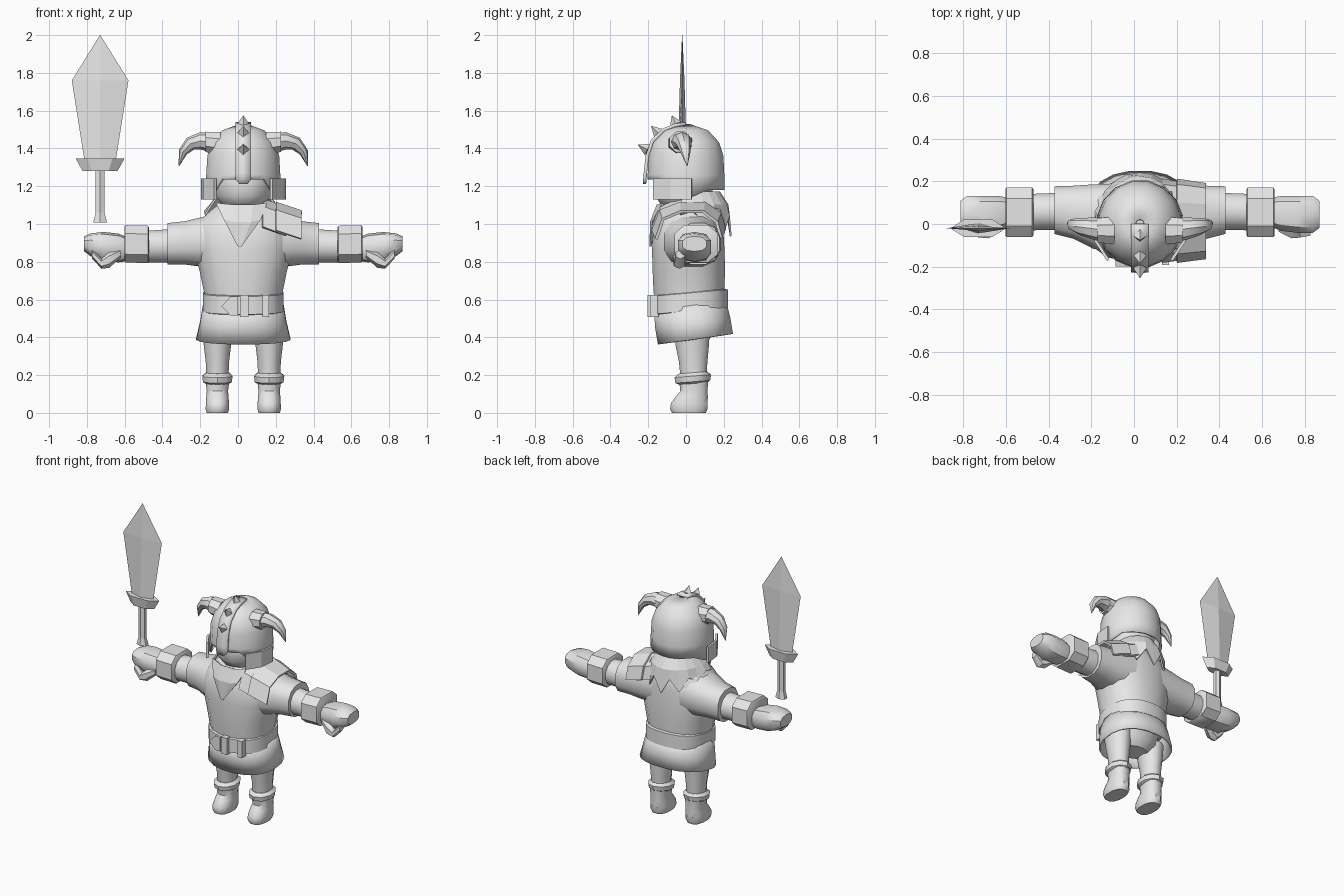
import bpy, bmesh, math
from mathutils import Vector

if "Cube" in bpy.data.objects:
    bpy.data.objects.remove(bpy.data.objects["Cube"])

CX = 0.028  # body centre line
grey = bpy.data.materials.new("plain_grey")
grey.diffuse_color = (0.8, 0.8, 0.8, 1)
grey.use_nodes = True
grey.node_tree.nodes["Principled BSDF"].inputs["Base Color"].default_value = grey.diffuse_color


def finish(name, bm, angle=38, thick=0):
    bmesh.ops.remove_doubles(bm, verts=bm.verts, dist=0.0005)
    bmesh.ops.recalc_face_normals(bm, faces=bm.faces)
    me = bpy.data.meshes.new(name)
    bm.to_mesh(me)
    bm.free()
    me.materials.append(grey)
    ob = bpy.data.objects.new(name, me)
    bpy.context.collection.objects.link(ob)
    if thick:
        mod = ob.modifiers.new("thickness", 'SOLIDIFY')
        mod.thickness = thick
        mod.offset = 0
    bpy.ops.object.select_all(action='DESELECT')
    ob.select_set(True)
    bpy.context.view_layer.objects.active = ob
    if angle:
        bpy.ops.object.shade_smooth_by_angle(angle=math.radians(angle))
    return ob


def skin(name, rows, closed=True, cap=True, angle=38, thick=0):
    """Bridge rows of points into a surface."""
    bm = bmesh.new()
    vs = [[bm.verts.new(p) for p in r] for r in rows]
    n = len(rows[0])
    for a, b in zip(vs, vs[1:]):
        for i in range(n if closed else n - 1):
            j = (i + 1) % n
            bm.faces.new((a[i], a[j], b[j], b[i]))
    if cap:
        bm.faces.new(vs[0])
        bm.faces.new(vs[-1])
    return finish(name, bm, angle, thick)


def ring(c, r1, r2, axis='z', n=12, p=2.0, tilt=0.0, lift=None):
    """Superellipse ring; tilt raises z with y, lift(angle) offsets z."""
    out = []
    for i in range(n):
        t = 2 * math.pi * (i + 0.5) / n
        u, v = math.cos(t), math.sin(t)
        u = math.copysign(abs(u) ** (2 / p), u) * r1
        v = math.copysign(abs(v) ** (2 / p), v) * r2
        if axis == 'z':
            out.append(Vector((c[0] + u, c[1] + v, c[2] + tilt * v + (lift(t) if lift else 0))))
        else:
            out.append(Vector((c[0], c[1] + u, c[2] + v)))
    return out


def tower(name, rows, x=CX, **kw):
    """Vertical loft, rows of (z, y centre, x radius, y radius)."""
    opts = {k: kw.pop(k) for k in ('n', 'p', 'tilt') if k in kw}
    return skin(name, [ring((x, y, z), rx, ry, **opts) for z, y, rx, ry in rows], **kw)


def limb(name, side, rows, **kw):
    """Sideways loft, rows of (distance out, y centre, z centre, y radius, z radius)."""
    return skin(name, [ring((CX + side * d, y, z), ry, rz, 'x', **kw) for d, y, z, ry, rz in rows])


def spike(name, base, tip, r, n=4):
    base, tip = Vector(base), Vector(tip)
    d = (tip - base).normalized()
    a = Vector((1, 0, 0))
    b = d.cross(a)
    bm = bmesh.new()
    t, o = bm.verts.new(tip), bm.verts.new(base - d * 0.03)
    vs = [bm.verts.new(base + r * (a * math.cos(k * math.tau / n) + b * math.sin(k * math.tau / n))) for k in range(n)]
    for i in range(n):
        bm.faces.new((vs[i], vs[(i + 1) % n], t))
        bm.faces.new((vs[(i + 1) % n], vs[i], o))
    finish(name, bm, 0)


def plate(name, pts, y, depth):
    """Outline in x, z extruded backwards along y."""
    skin(name, [[(px, y + k, pz) for px, pz in pts] for k in (0, depth)], angle=0)


# torso, belt and skirt
tower("torso", [(.52, .02, .20, .18), (.64, .015, .212, .19), (.75, .015, .235, .195), (.86, .012, .262, .195),
                (.95, .012, .268, .19), (1.02, .02, .235, .175), (1.08, .02, .165, .14), (1.12, .02, .11, .10)],
      n=16, p=2.3, angle=45)
tower("skirt", [(.58, .02, .208, .185), (.48, .035, .225, .195), (.39, .05, .246, .195)],
      n=20, p=2.3, tilt=.14, cap=False, thick=.012)
tower("belt", [(.535, .02, .205, .185), (.54, .02, .216, .205), (.635, .02, .216, .205), (.64, .02, .205, .185)],
      n=20, p=2.4, tilt=.09, cap=False)
tower("hips", [(.55, .03, .19, .15), (.42, .03, .17, .12), (.37, .03, .10, .08)])

# belt fittings
plate("buckle", [(-.087, .565), (-.04, .615), (.0, .615), (.0, .515), (-.04, .515)], -.198, .04)
for i, (x, w) in enumerate(((.033, .023), (.147, .016))):
    plate("belt_loop_%d" % i, [(x - w, .508), (x + w, .508), (x + w, .625), (x - w, .625)], -.205 + i * .014, .045)

for s, tag in ((-1, "right"), (1, "left")):
    # legs and boots
    lx = CX + s * .137
    tower(tag + "_leg", [(.17, .04, .06, .07), (.27, .038, .064, .078), (.36, .033, .075, .092), (.46, .03, .085, .10)], x=lx)
    tower(tag + "_boot", [(0, .015, .058, .092), (.02, .015, .064, .102), (.05, .017, .063, .10), (.085, .03, .061, .088),
                          (.115, .042, .058, .074), (.18, .04, .066, .08)], x=lx, p=2.4)
    tower(tag + "_boot_cuff", [(.155, .038, .064, .075), (.165, .036, .08, .092), (.195, .036, .084, .097), (.213, .036, .064, .075)],
          x=lx, n=10, tilt=.08)
    # arms, bracers and hands
    limb(tag + "_sleeve", s, [(.10, .03, .915, .165, .15), (.22, .035, .905, .155, .135), (.31, .055, .9, .128, .118),
                              (.40, .065, .895, .115, .113)], p=2.4)
    limb(tag + "_arm", s, [(.36, .06, .885, .09, .092), (.53, .055, .88, .088, .086)])
    limb(tag + "_bracer", s, [(.50, .055, .89, .115, .098), (.505, .055, .892, .122, .104), (.625, .055, .895, .122, .104),
                              (.63, .055, .895, .115, .096)], n=8, p=3.0)
    limb(tag + "_hand", s, [(.60, .055, .865, .065, .06), (.66, .05, .873, .085, .076), (.74, .045, .88, .09, .078),
                            (.81, .045, .89, .09, .06), (.842, .045, .895, .065, .04)], n=10, p=2.6)
    limb(tag + "_thumb", s, [(.65, -.01, .845, .03, .025), (.71, -.035, .81, .037, .042), (.75, -.035, .79, .033, .027),
                             (.80, -.03, .84, .028, .025)], n=6)
    # curved horns with a collar at the base
    path = [((.16, 1.43), .054), ((.225, 1.44), .046), ((.28, 1.425), .037), ((.32, 1.38), .024), ((.34, 1.308), .002)]
    rows = []
    for i, ((d, z), r) in enumerate(path):
        q0, q1 = path[max(i - 1, 0)][0], path[min(i + 1, 4)][0]
        t = Vector((q1[0] - q0[0], q1[1] - q0[1])).normalized()
        rows.append([(CX + s * (d - t.y * r * math.sin(k)), -.03 + i * .009 + r * 1.1 * math.cos(k), z + t.x * r * math.sin(k))
                     for k in (j * math.tau / 8 for j in range(8))])
    skin(tag + "_horn", rows)
    limb(tag + "_horn_collar", s, [(.12, -.03, 1.425, .07, .066), (.20, -.03, 1.435, .062, .058)], n=8)
    # cheek guards
    skin(tag + "_cheek_guard", [[(CX + s * x, y, z) for x, y in ((.218, .03), (.207, -.08), (.148, -.17))]
                                for z in (1.13, 1.24)], closed=False, cap=False, angle=0, thick=.014)

# head with bearded chin
tower("head", [(1.07, .0, .07, .07), (1.10, -.01, .115, .125), (1.15, -.015, .15, .155), (1.22, -.01, .16, .165),
               (1.30, 0, .16, .16)])


# helmet dome, rim raised at the front
def rim(t):
    front = -math.sin(t)
    return .09 if front > .75 else (.035 if front < -.3 else 0)


dome = [ring((CX, 0, 1.145), .198, .20, n=16, lift=rim)]
dome += [ring((CX, y, z), rx, ry, n=16) for z, y, rx, ry in
         ((1.26, 0, .193, .20), (1.36, 0, .187, .195), (1.43, 0, .163, .172), (1.49, 0, .11, .115), (1.522, 0, .02, .02))]
skin("helmet", dome, cap=False, thick=.014)

# helmet crest running down to the nose guard
crest = [(0, 1.53), (-.06, 1.522), (-.12, 1.497), (-.178, 1.44), (-.205, 1.36), (-.215, 1.27), (-.218, 1.235)]
rows = [[(CX + x, y, z) for x in (-.041, .041)] for y, z in crest] + [[(CX + x, -.22, 1.212) for x in (-.02, .02)]]
skin("helmet_crest", rows, closed=False, cap=False, thick=.018)
for i, (b, t) in enumerate((((-.055, 1.53), (-.075, 1.575)), ((-.145, 1.48), (-.185, 1.52)), ((-.205, 1.395), (-.255, 1.42)))):
    spike("crest_spike_%d" % i, (CX, *b), (CX, *t), .032)

# scarf point on the chest
skin("chest_scarf", [[(CX - .145, -.11, 1.11), (CX - .05, -.15, 1.10), (CX + .05, -.15, 1.10), (CX + .125, -.12, 1.11)],
                     [(CX - .10, -.168, 1.02), (CX - .05, -.185, 1.01), (CX + .04, -.185, 1.01), (CX + .09, -.17, 1.02)],
                     [(CX - .03, -.186, .885), (CX - .02, -.187, .88), (CX - .012, -.187, .88), (CX - .005, -.187, .89)]],
     closed=False, cap=False, angle=0, thick=.012)

# ragged fur mantle behind the neck
rows = [[], [], []]
for i in range(13):
    t = math.radians(-12 + i * 17)
    c, s = math.cos(t), math.sin(t)
    back = max(s, 0)
    low = (1.05 - .115 * back) if i % 2 == 0 else 1.07 - .03 * back
    for row, (rx, ry, z) in zip(rows, ((.12, .16, 1.17), (.175, .205, 1.10), (.205, .222, low))):
        row.append((CX + rx * c, .015 + ry * s, z))
skin("fur_mantle", rows, closed=False, cap=False, angle=0, thick=.01)

# shoulder armour, two overlapping plates
for i, (x0, x1, up) in enumerate(((.13, .255, .018), (.20, .335, 0))):
    arc = ((-.175, .955), (-.135, 1.06), (-.03, 1.10), (.10, 1.10), (.18, 1.045), (.205, .96))
    rows = [[(x0 + k * (x1 - x0), y * (1 - .1 * k), z + up - .035 * k + .01 * (1 - k)) for k in (0, 1)] for y, z in arc]
    skin("shoulder_plate_%d" % i, rows, closed=False, cap=False, angle=0, thick=.016)

# sword: blade, guard and grip
SX, SY = -.73, -.02
blade = [[(SX + a * w, SY + b * d, z) for a, b in ((-1, 0), (0, -1), (1, 0), (0, 1))]
         for z, w, d in ((1.33, .082, .024), (1.76, .15, .012), (2.0, .001, .001))]
skin("sword_blade", blade, angle=0)
guard = [[(SX + a * w, SY + b * d, z) for a, b in ((-1, 0), (-.5, -1), (.5, -1), (1, 0), (.5, 1), (-.5, 1))]
         for z, w, d in ((1.28, .092, .03), (1.348, .13, .042))]
skin("sword_guard", guard, angle=0)
tower("sword_grip", [(1.008, SY, .042, .03), (1.06, SY, .027, .022), (1.29, SY, .027, .022)], x=SX, n=6, angle=0)
